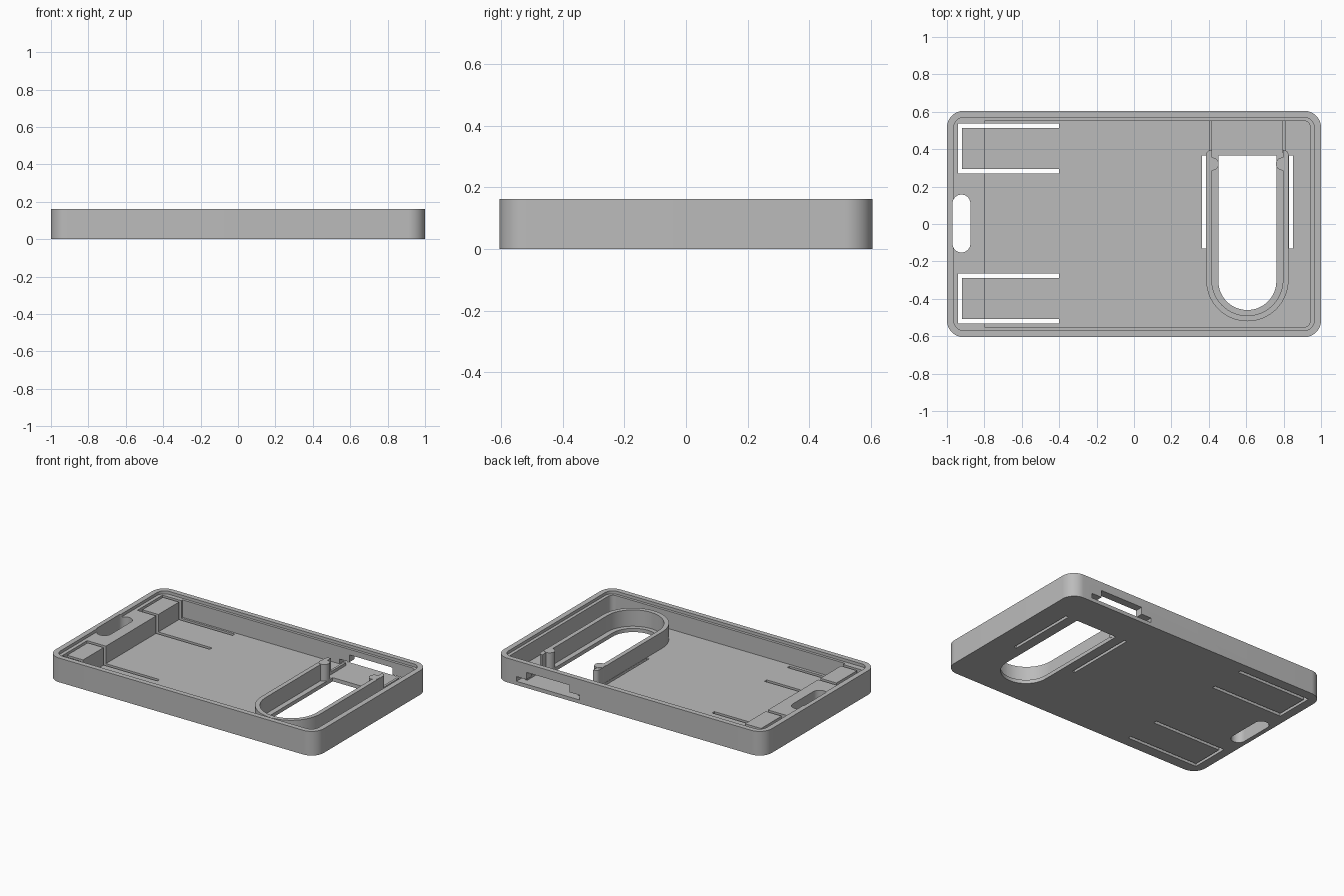
import bpy, bmesh, math

if "Cube" in bpy.data.objects:
    bpy.data.objects.remove(bpy.data.objects["Cube"], do_unlink=True)

grey = bpy.data.materials.new("plain_grey")
grey.use_nodes = True
COLOUR = (0.5, 0.5, 0.5, 1)
grey.diffuse_color = COLOUR
grey.node_tree.nodes["Principled BSDF"].inputs["Base Color"].default_value = COLOUR


def outline(x0, x1, y0, y1, radii):
    """Rectangle with radii for front-left, front-right, back-right, back-left."""
    pts = []
    signs = [(1, 1), (-1, 1), (-1, -1), (1, -1)]
    corners = [(x0, y0), (x1, y0), (x1, y1), (x0, y1)]
    for i, ((x, y), (sx, sy), r) in enumerate(zip(corners, signs, radii)):
        if r == 0:
            pts.append((x, y))
            continue
        steps = 16
        for k in range(steps + 1):
            a = math.pi + (i + k / steps) * math.pi / 2
            pts.append((x + sx * r + r * math.cos(a), y + sy * r + r * math.sin(a)))
    return pts


def prism(name, x, y, z, radii=(0, 0, 0, 0)):
    bm = bmesh.new()
    low = [bm.verts.new((px, py, z[0])) for px, py in outline(*x, *y, radii)]
    face = bm.faces.new(low)
    top = bmesh.ops.extrude_face_region(bm, geom=[face])["geom"]
    for v in top:
        if isinstance(v, bmesh.types.BMVert):
            v.co.z = z[1]
    bmesh.ops.remove_doubles(bm, verts=bm.verts, dist=1e-5)
    bmesh.ops.recalc_face_normals(bm, faces=bm.faces)
    mesh = bpy.data.meshes.new(name)
    bm.to_mesh(mesh)
    bm.free()
    mesh.materials.append(grey)
    ob = bpy.data.objects.new(name, mesh)
    bpy.context.collection.objects.link(ob)
    return ob


def cut(target, *args):
    cutter = prism("cutter", *args)
    cutter.hide_render = True
    mod = target.modifiers.new("cut", "BOOLEAN")
    mod.operation = "DIFFERENCE"
    mod.solver = "EXACT"
    mod.object = cutter
    bpy.context.view_layer.objects.active = target
    bpy.ops.object.modifier_apply(modifier=mod.name)
    bpy.data.objects.remove(cutter, do_unlink=True)


def smooth(ob):
    bpy.ops.object.select_all(action="DESELECT")
    ob.select_set(True)
    bpy.context.view_layer.objects.active = ob
    bpy.ops.object.shade_smooth_by_angle(angle=math.radians(30))


FLOOR, LEDGE, TOP = 0.025, 0.143, 0.163
THROUGH = (-0.1, 0.3)

# Tray with a stepped rim, a main pocket and a solid end block
case = prism("case_tray", (-1, 1), (-0.605, 0.605), (0, TOP), (0.09,) * 4)
cut(case, (-0.964, 0.964), (-0.57, 0.57), (LEDGE, 0.3), (0.055,) * 4)
cut(case, (-0.8, 0.942), (-0.552, 0.552), (FLOOR, 0.3), (0, 0.035, 0.035, 0))

# Strap slot in the end block
cut(case, (-0.97, -0.875), (-0.152, 0.157), THROUGH, (0.047,) * 4)

# Slits that free the two spring tabs
for y0, y1 in ((0.27, 0.538), (-0.532, -0.265)):
    cut(case, (-0.94, -0.4), (y0, y0 + 0.024), THROUGH)
    cut(case, (-0.94, -0.4), (y1 - 0.024, y1), THROUGH)
    cut(case, (-0.94, -0.92), (y0 + 0.01, y1 - 0.01), THROUGH)

# Round-ended window and the narrow slits beside it
MID = 0.606
cut(case, (MID - 0.155, MID + 0.155), (-0.46, 0.365), THROUGH, (0.1549, 0.1549, 0, 0))
for x0 in (0.364, 0.829):
    cut(case, (x0, x0 + 0.02), (-0.13, 0.365), THROUGH)

# Connector opening in the back wall with thin side slots
cut(case, (MID - 0.16, MID + 0.16), (0.5, 0.7), (FLOOR, 0.105))
cut(case, (MID - 0.235, MID + 0.235), (0.5, 0.7), (FLOOR, 0.057))
smooth(case)

# Upright guide wall around the window
guide = prism("guide_wall", (MID - 0.22, MID + 0.22), (-0.52, 0.395),
              (0.015, 0.135), (0.2199, 0.2199, 0.025, 0.025))
cut(guide, (MID - 0.19, MID + 0.19), (-0.49, 0.6), THROUGH, (0.1899, 0.1899, 0, 0))
smooth(guide)

# Stop posts and low rails on both sides
for side, name in ((-1, "right"), (1, "left")):
    x = MID + side * 0.187
    post = prism(name + "_stop_post", (x - 0.034, x + 0.034), (0.287, 0.355),
                 (0.015, 0.137), (0.0339,) * 4)
    smooth(post)
    x = MID + side * 0.197
    prism(name + "_rail", (x - 0.008, x + 0.008), (0.38, 0.555), (0.015, 0.045))
